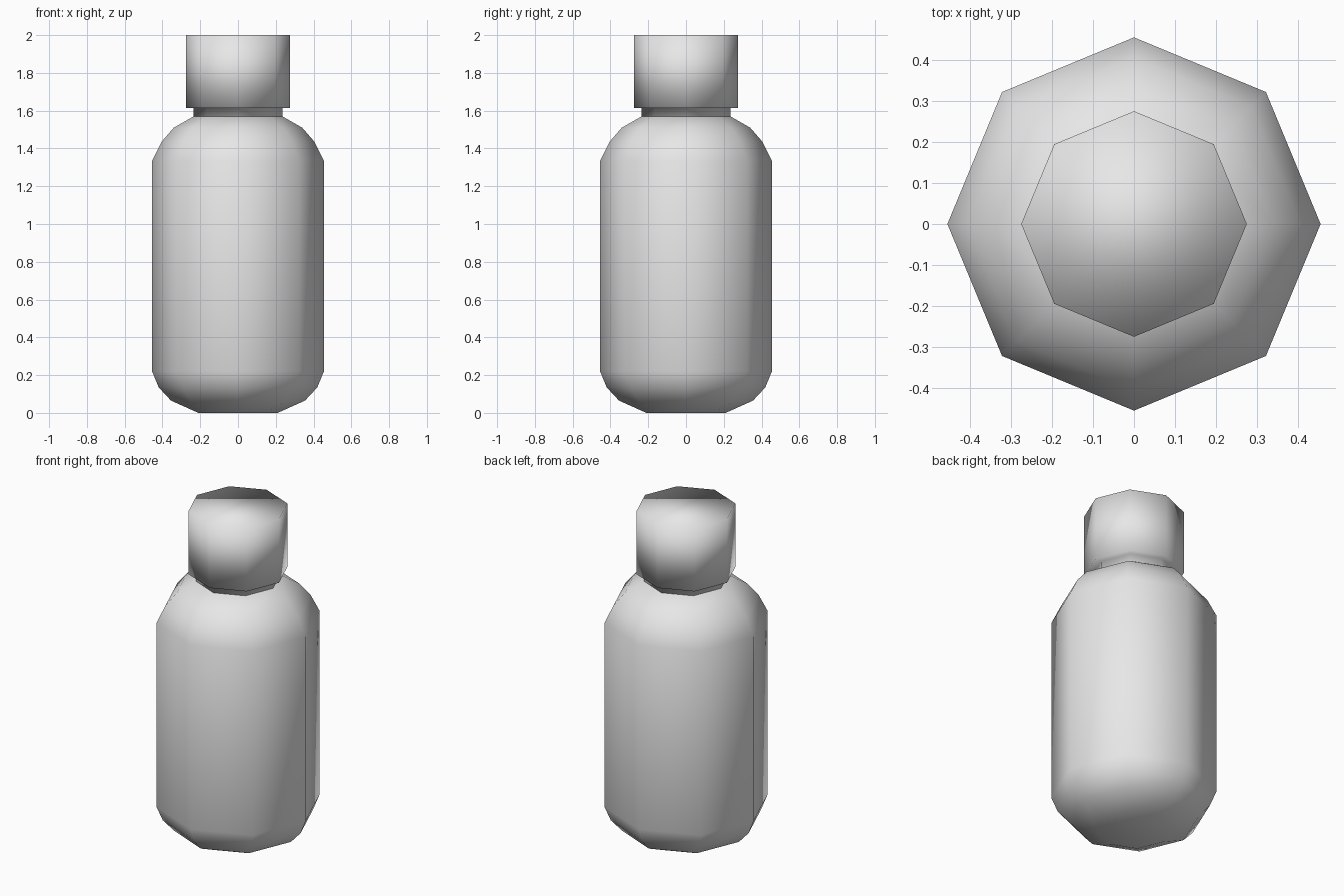
import bpy
import bmesh
from math import cos, sin, tau

SIDES = 8

cube = bpy.data.objects.get("Cube")
if cube:
    bpy.data.objects.remove(cube, do_unlink=True)

# One plain grey material
grey = bpy.data.materials.new("plain_grey")
grey.use_nodes = True
grey.diffuse_color = (0.8, 0.8, 0.8, 1)
grey.node_tree.nodes["Principled BSDF"].inputs["Base Color"].default_value = (0.8, 0.8, 0.8, 1)


def lathe(name, profile):
    """Turn (radius, height) points into a closed, smooth eight-sided solid."""
    bm = bmesh.new()
    rings = [[bm.verts.new((r * cos(tau * i / SIDES), r * sin(tau * i / SIDES), z))
              for i in range(SIDES)] for r, z in profile]
    for low, high in zip(rings, rings[1:]):
        for i in range(SIDES):
            j = (i + 1) % SIDES
            bm.faces.new((low[i], low[j], high[j], high[i]))
    bm.faces.new(rings[0][::-1])
    bm.faces.new(rings[-1])
    for face in bm.faces:
        face.smooth = True
    mesh = bpy.data.meshes.new(name)
    bm.to_mesh(mesh)
    bm.free()
    mesh.materials.append(grey)
    obj = bpy.data.objects.new(name, mesh)
    bpy.context.collection.objects.link(obj)
    return obj


# Rounded bottle body
lathe("bottle_body", [(0.21, 0), (0.355, 0.065), (0.42, 0.135), (0.455, 0.22),
                      (0.455, 1.335), (0.405, 1.435), (0.34, 1.51), (0.235, 1.57)])

# Screw cap with the narrow neck below it
lathe("cap_and_neck", [(0.235, 1.57), (0.235, 1.615), (0.275, 1.615), (0.275, 2.0)])
